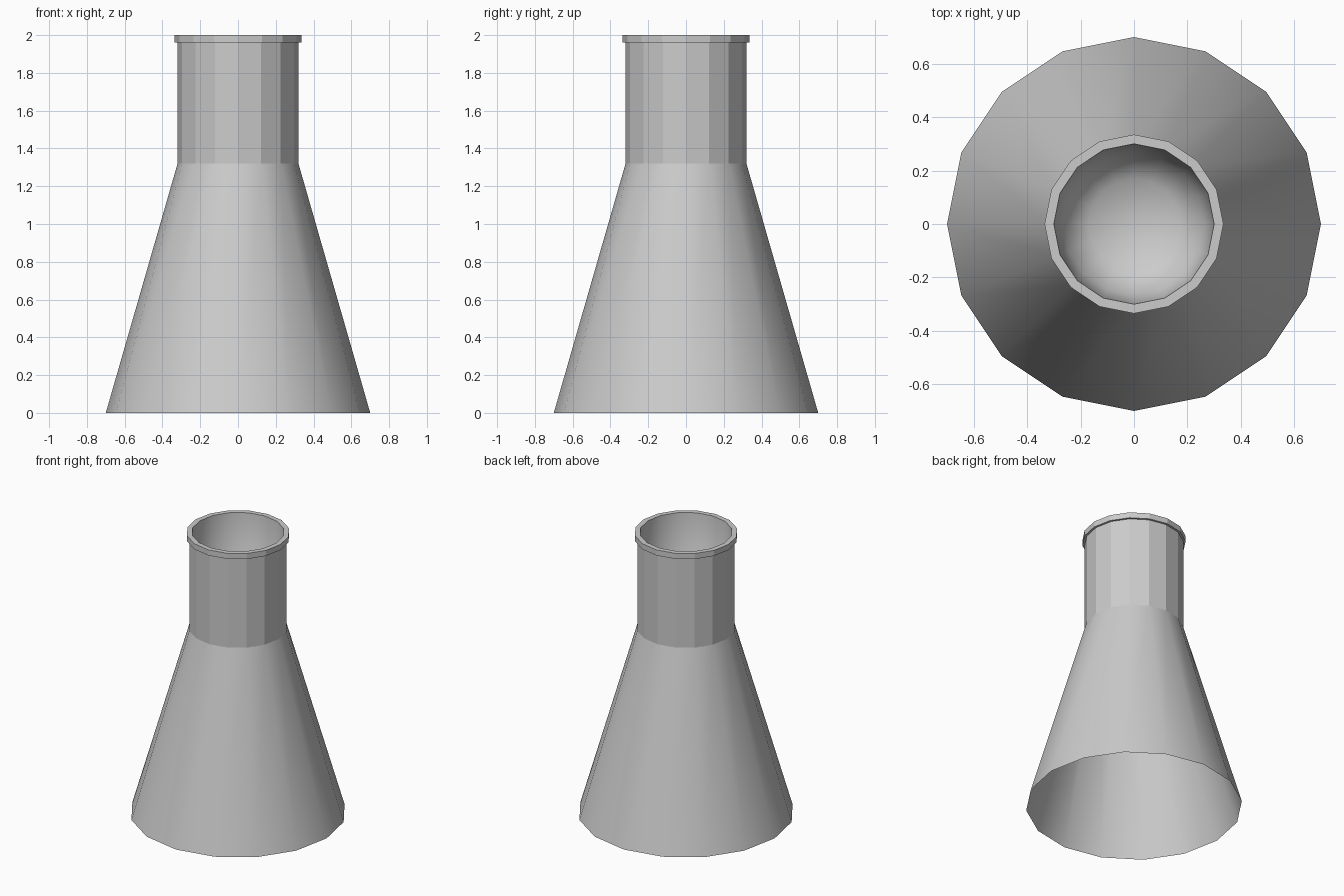
import bpy
from math import cos, sin, tau

if "Cube" in bpy.data.objects:
    bpy.data.objects.remove(bpy.data.objects["Cube"])

SIDES = 16


def lathe(name, profile, smooth):
    """Revolve (radius, height) points; rising profiles face outward."""
    verts, rings, faces = [], [], []
    for r, z in profile:
        n = SIDES if r > 0 else 1
        rings.append([len(verts) + i for i in range(n)])
        verts += [(r * cos(tau * i / SIDES), r * sin(tau * i / SIDES), z)
                  for i in range(n)]
    for a, b in zip(rings, rings[1:]):
        for i in range(SIDES):
            j = (i + 1) % SIDES
            if len(b) == 1:
                faces.append((a[i], a[j], b[0]))
            else:
                faces.append((a[i], a[j], b[j], b[i]))
    mesh = bpy.data.meshes.new(name)
    mesh.from_pydata(verts, [], faces)
    for p in mesh.polygons:
        p.use_smooth = smooth
    obj = bpy.data.objects.new(name, mesh)
    bpy.context.collection.objects.link(obj)
    return obj


# Smooth conical body, open underneath
lathe("flask_body", [(0.70, 0), (0.32, 1.32)], True)

# Faceted neck
lathe("flask_neck", [(0.32, 1.32), (0.32, 1.96)], False)

# Faceted rim around the mouth
lathe("flask_lip", [(0.32, 1.96), (0.335, 1.96), (0.335, 2.0), (0.30, 2.0)], False)

# Smooth inner wall of the neck with a rounded closed floor
lathe("neck_inside", [(0.30, 2.0), (0.265, 1.42), (0.17, 1.35), (0, 1.32)], True)
